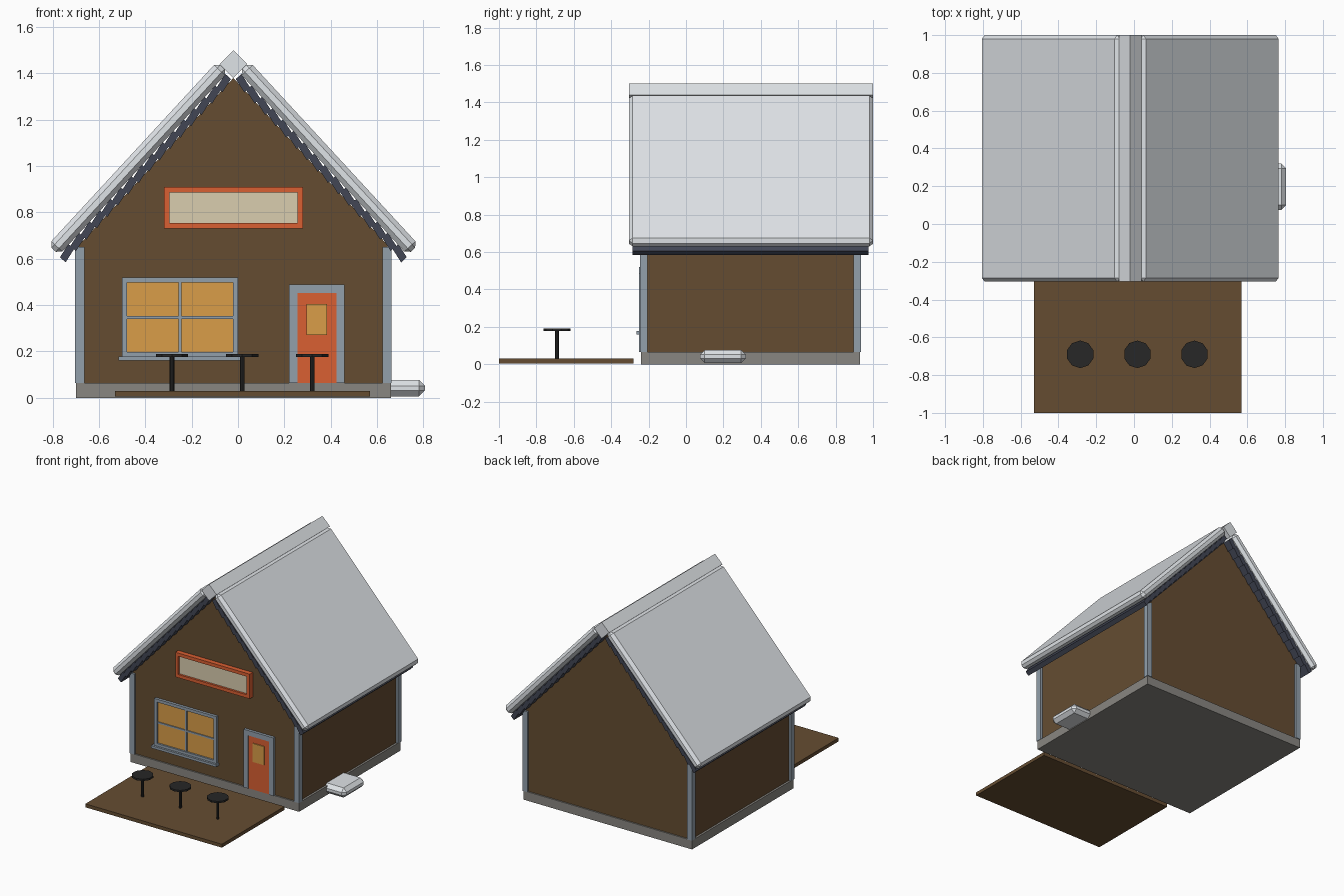
import bpy, bmesh, math
from mathutils import Vector

if "Cube" in bpy.data.objects:
    bpy.data.objects.remove(bpy.data.objects["Cube"])


def material(name, *rgb):
    m = bpy.data.materials.new(name)
    m.use_nodes = True
    m.diffuse_color = (*rgb, 1)
    m.node_tree.nodes["Principled BSDF"].inputs["Base Color"].default_value = (*rgb, 1)
    return m


WOOD = material("brown wood", 0.13, 0.073, 0.031)
TRIM = material("blue grey trim", 0.29, 0.35, 0.41)
STONE = material("foundation grey", 0.25, 0.24, 0.22)
SLATE = material("dark slate", 0.055, 0.062, 0.09)
SNOW = material("snow", 0.74, 0.77, 0.80)
ORANGE = material("orange paint", 0.70, 0.115, 0.032)
AMBER = material("amber glass", 0.70, 0.34, 0.065)
CREAM = material("cream panel", 0.70, 0.61, 0.43)
BLACK = material("black metal", 0.02, 0.02, 0.02)

CX = -0.02              # centre line of the house
FRONT = -0.23           # front wall plane
SLOPE = math.radians(47.3)


def finish(name, bm, mat, bevel=0):
    bmesh.ops.recalc_face_normals(bm, faces=bm.faces)
    if bevel:
        bmesh.ops.bevel(bm, geom=bm.edges[:], offset=bevel, segments=1, affect='EDGES')
    mesh = bpy.data.meshes.new(name)
    bm.to_mesh(mesh)
    bm.free()
    mesh.materials.append(mat)
    ob = bpy.data.objects.new(name, mesh)
    bpy.context.collection.objects.link(ob)
    return ob


def add_prism(bm, pts, y0, y1):
    """Extrude an x-z outline from y0 to y1."""
    face = bm.faces.new([bm.verts.new((x, y0, z)) for x, z in pts])
    new = bmesh.ops.extrude_face_region(bm, geom=[face])["geom"]
    verts = [v for v in new if isinstance(v, bmesh.types.BMVert)]
    bmesh.ops.translate(bm, vec=Vector((0, y1 - y0, 0)), verts=verts)


def prism(name, pts, y0, y1, mat, bevel=0):
    bm = bmesh.new()
    add_prism(bm, pts, y0, y1)
    return finish(name, bm, mat, bevel)


def box(name, x0, x1, y0, y1, z0, z1, mat, bevel=0):
    return prism(name, [(x0, z0), (x1, z0), (x1, z1), (x0, z1)], y0, y1, mat, bevel)


def cylinder(name, x, y, z0, z1, radius, sides, mat):
    bm = bmesh.new()
    bmesh.ops.create_cone(bm, cap_ends=True, segments=sides, radius1=radius,
                          radius2=radius, depth=z1 - z0)
    bmesh.ops.translate(bm, vec=(x, y, (z0 + z1) / 2), verts=bm.verts)
    return finish(name, bm, mat)


def on_slope(t, n, right):
    """Point at distance t up the roof pitch and n out from it."""
    x = t * math.cos(SLOPE) - n * math.sin(SLOPE)
    z = t * math.sin(SLOPE) + n * math.cos(SLOPE)
    return (2 * CX - x if right else x, z)


# Foundation and gabled walls
box("foundation", CX - 0.68, CX + 0.68, -0.24, 0.93, 0, 0.065, STONE)
prism("walls", [(CX - 0.665, 0.06), (CX + 0.665, 0.06), (CX + 0.665, 0.66),
                (CX, 1.38), (CX - 0.665, 0.66)], FRONT, 0.92, WOOD)

# Corner posts
for right in (False, True):
    x = CX + 0.663 if right else CX - 0.663
    for y, end in ((-0.225, "front"), (0.915, "back")):
        side = "left" if right else "right"
        box(f"{end}_{side}_corner_post", x - 0.02, x + 0.02, y - 0.02, y + 0.02,
            0.065, 0.65, TRIM)

# Roof: overlapping slate rows under a slab of snow on each pitch
ROWS = 16
for right in (False, True):
    side = "left" if right else "right"
    bm = bmesh.new()
    step = 1.065 / ROWS
    for i in range(ROWS):
        t = -0.075 + i * step
        row = [(t, 0.943), (t + step, 0.955), (t + step, 0.988), (t, 0.976)]
        add_prism(bm, [on_slope(a, b, right) for a, b in row], -0.285, 0.975)
    finish(f"{side}_slate_rows", bm, SLATE)
    slab = [(-0.07, 0.985), (1.005, 0.985), (1.005, 1.05), (-0.07, 1.05)]
    prism(f"{side}_roof_snow", [on_slope(a, b, right) for a, b in slab],
          -0.305, 1.0, SNOW, 0.02)

# Diamond ridge cap
prism("ridge_cap", [(CX, 1.38), (CX + 0.06, 1.44), (CX, 1.50), (CX - 0.06, 1.44)],
      -0.305, 1.0, SNOW)


def frame(name, x0, x1, z0, z1, w, y, mat, bottom=True):
    """Border of width w standing proud of the front wall."""
    bm = bmesh.new()
    low = z0 + w if bottom else z0
    bars = [(x0, x0 + w, low, z1 - w), (x1 - w, x1, low, z1 - w), (x0, x1, z1 - w, z1)]
    if bottom:
        bars.append((x0, x1, z0, z0 + w))
    for a, b, c, d in bars:
        add_prism(bm, [(a, c), (b, c), (b, d), (a, d)], y, FRONT)
    finish(name, bm, mat)


# Window with glazing bars and sill
frame("window_frame", -0.50, 0.0, 0.175, 0.52, 0.022, -0.25, TRIM)
box("window_glass", -0.48, -0.02, -0.237, FRONT, 0.19, 0.50, AMBER)
box("window_upright_bar", -0.257, -0.243, -0.244, FRONT, 0.19, 0.50, TRIM)
box("window_cross_bar", -0.48, -0.02, -0.244, FRONT, 0.34, 0.352, TRIM)
box("window_sill", -0.515, 0.008, -0.265, FRONT, 0.16, 0.178, TRIM)

# Door with small pane
frame("door_frame", 0.22, 0.46, 0.065, 0.488, 0.036, -0.25, TRIM, False)
box("door", 0.25, 0.43, -0.245, FRONT, 0.065, 0.452, ORANGE)
box("door_pane", 0.295, 0.385, -0.252, FRONT, 0.27, 0.405, AMBER)

# Blank sign board
frame("sign_frame", -0.32, 0.28, 0.73, 0.91, 0.024, -0.265, ORANGE)
box("sign_panel", -0.30, 0.26, -0.25, FRONT, 0.75, 0.89, CREAM)

# Deck with round tables
box("deck", -0.53, 0.57, -1.0, -0.28, 0.005, 0.03, WOOD)
for i, x in enumerate((-0.285, 0.018, 0.32)):
    cylinder(f"table_top_{i + 1}", x, -0.69, 0.177, 0.19, 0.073, 10, BLACK)
    cylinder(f"table_pole_{i + 1}", x, -0.69, 0.03, 0.18, 0.01, 8, BLACK)

# Snow-covered side step
box("side_step", 0.62, 0.806, 0.075, 0.32, 0.006, 0.077, SNOW, 0.025)
